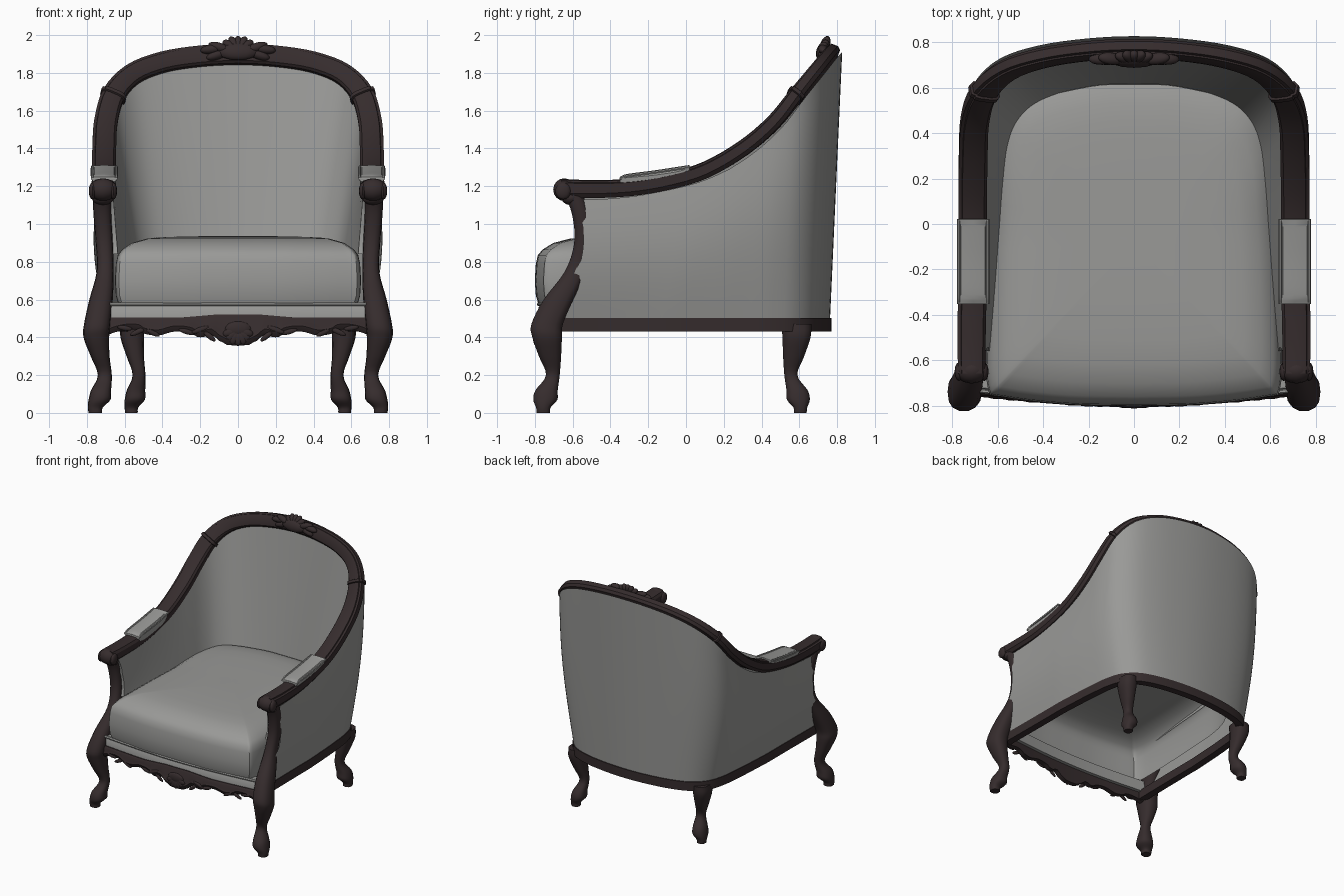
import bpy, bmesh, math
from mathutils import Vector, Matrix

cube = bpy.data.objects.get("Cube")
if cube:
    bpy.data.objects.remove(cube)


def material(name, colour):
    m = bpy.data.materials.new(name)
    m.use_nodes = True
    m.diffuse_color = colour
    bsdf = m.node_tree.nodes["Principled BSDF"]
    bsdf.inputs["Base Color"].default_value = colour
    bsdf.inputs["Roughness"].default_value = 0.7
    return m


WOOD = material("dark wood", (0.036, 0.025, 0.026, 1))
FABRIC = material("grey fabric", (0.32, 0.32, 0.31, 1))


def finish(name, bm, mat, mirror=False, angle=40):
    bmesh.ops.recalc_face_normals(bm, faces=bm.faces)
    me = bpy.data.meshes.new(name)
    bm.to_mesh(me)
    bm.free()
    me.materials.append(mat)
    ob = bpy.data.objects.new(name, me)
    bpy.context.scene.collection.objects.link(ob)
    if mirror:
        ob.modifiers.new("mirror", 'MIRROR')
    bpy.ops.object.select_all(action='DESELECT')
    ob.select_set(True)
    bpy.context.view_layer.objects.active = ob
    bpy.ops.object.shade_smooth_by_angle(angle=math.radians(angle))


def loft(name, rings, mat, closed=True, caps=(0, -1), loop=False, **kw):
    """Skin a list of point rings."""
    bm = bmesh.new()
    vs = [[bm.verts.new(p) for p in r] for r in rings]
    n = len(vs[0])
    pairs = list(zip(vs, vs[1:])) + ([(vs[-1], vs[0])] if loop else [])
    for a, b in pairs:
        for i in range(n if closed else n - 1):
            j = (i + 1) % n
            bm.faces.new((a[i], a[j], b[j], b[i]))
    if closed and not loop:
        for end in caps:
            bm.faces.new(vs[end])
    finish(name, bm, mat, **kw)


def spline(rows, steps):
    """Catmull-Rom through rows of any width."""
    p = [Vector(r) for r in rows]
    p = [p[0] * 2 - p[1]] + p + [p[-1] * 2 - p[-2]]
    out = []
    for i in range(1, len(p) - 2):
        a, b, c, d = p[i - 1:i + 3]
        for s in range(steps):
            t = s / steps
            out.append((b * 2 + (c - a) * t + (a * 2 - b * 5 + c * 4 - d) * t * t
                        + (b * 3 - a - c * 3 + d) * t ** 3) * 0.5)
    return out + [p[-2]]


def clamp(v):
    return max(0.0, min(1.0, v))


def oval(x, y, z, rx, ry, n=14):
    """Slightly squared horizontal ring."""
    sq = lambda v: math.copysign(abs(v) ** 0.8, v)
    return [(x + rx * sq(math.cos(k * math.tau / n)), y + ry * sq(math.sin(k * math.tau / n)), z)
            for k in range(n)]


def blob(bm, centre, radii, spin=0, lean=0, offset=0):
    """Ellipsoid pushed outward along its own spun axis."""
    m = (Matrix.Translation(centre) @ Matrix.Rotation(-lean, 4, 'X') @ Matrix.Rotation(spin, 4, 'Y')
         @ Matrix.Translation((0, 0, offset)) @ Matrix.Diagonal((*radii, 1)))
    bmesh.ops.create_uvsphere(bm, u_segments=12, v_segments=8, radius=1, matrix=m)


# Front posts flowing into cabriole legs: x, y, z, half width, half depth
POST = [(.72, -.6, 1.17, .05, .05), (.718, -.557, 1.05, .047, .047), (.708, -.545, .9, .045, .048),
        (.703, -.585, .75, .045, .057), (.725, -.675, .6, .062, .08), (.745, -.735, .47, .07, .085),
        (.75, -.735, .4, .068, .08), (.73, -.72, .3, .05, .06), (.705, -.705, .2, .037, .037),
        (.725, -.738, .12, .053, .06), (.733, -.745, .07, .058, .065), (.755, -.755, .03, .04, .04),
        (.755, -.755, 0, .036, .036)]
post = spline(POST, 4)
loft("front_post_and_leg", [oval(*r) for r in post], WOOD, mirror=True)
loft("rear_leg", [oval(.56 + (x - .75) * .8, .585 - (y + .735), z, rx * .92, ry * .95)
                  for x, y, z, rx, ry in spline(POST[5:], 4)], WOOD, mirror=True)


def post_y(z):
    return min(post, key=lambda r: abs(r[2] - z))[1] if z < 1.17 else -.6


# Arm and back rail: x, y, z, tilt of section, half width, half thickness
RAIL = [(.715, -.66, 1.188, 0, .06, .05), (.715, -.5, 1.185, 0, .062, .048),
        (.712, -.3, 1.193, 0, .063, .046), (.71, -.1, 1.225, 0, .063, .045),
        (.71, .1, 1.285, 0, .063, .044), (.708, .3, 1.4, 2, .063, .042),
        (.7, .46, 1.535, 8, .062, .04), (.66, .58, 1.68, 25, .06, .038),
        (.56, .675, 1.79, 50, .056, .037), (.4, .73, 1.855, 70, .054, .036),
        (.2, .76, 1.887, 82, .054, .035), (0, .77, 1.897, 90, .054, .035)]
STEPS = 4
full = RAIL + [(-x, y, z, 180 - a, w, h) for x, y, z, a, w, h in RAIL[-2::-1]]
rail = spline(full, STEPS)
frames = []
for i, r in enumerate(rail):
    t = (rail[min(i + 1, len(rail) - 1)] - rail[max(i - 1, 0)])
    t = Vector(t[:3]).normalized()
    a = math.radians(r[3])
    w = Vector((math.cos(a), .35 * math.sin(a), math.sin(a)))
    w = (w - t * w.dot(t)).normalized()
    frames.append((Vector(r[:3]), w, w.cross(t), r[4], r[5]))

SECTION = [(-1, -.5), (-1, .45), (-.8, .85), (-.4, 1), (.4, 1), (.72, .9), (.76, .7),
           (1, .6), (1, -.5), (.7, -1), (-.7, -1)]


def rail_ring(frame, grow=0, slide=0):
    p, w, n, hw, hh = frame
    return [p + w * u * (hw + grow) + n * v * (hh + grow) + n.cross(w) * slide for u, v in SECTION]


loft("arm_and_back_rail", [rail_ring(f) for f in frames], WOOD, angle=30)
joint = frames[7 * STEPS]
loft("rail_collar", [rail_ring(joint, g, s) for g, s in
                     ((.001, -.014), (.009, -.01), (.009, .01), (.001, .014))], WOOD, mirror=True)

# Scrolled arm ends
bm = bmesh.new()
blob(bm, (.715, -.645, 1.182), (.074, .058, .06))
blob(bm, (.715, -.61, 1.14), (.06, .05, .04))
for side in (-1, 1):
    blob(bm, (.715 + side * .055, -.65, 1.175), (.02, .042, .045))
finish("arm_knuckle", bm, WOOD, mirror=True)

# Outer and inner upholstery stretched between base and rail
body = frames[STEPS:-STEPS]


def base_point(p):
    return Vector((p.x * (.97 - .05 * clamp(p.y / .5)), p.y * .99, .49))


def follow_post(p, y):
    p.y += (post_y(p.z) + .5) * clamp(1 - (y + .5) / .7)
    return p


def outer_column(frame, levels=14):
    p, w, n, hw, hh = frame
    top = p + w * hw * .6 - n * hh * (1.2 + .2 * clamp(p.y / .7))
    col = []
    for k in range(levels + 1):
        f = k / levels
        q = base_point(p).lerp(top, f)
        q.x *= 1 + .05 * math.sin(math.pi * f)
        col.append(follow_post(q, p.y))
    return col


def inner_column(frame, levels=12):
    p, w, n, hw, hh = frame
    k = clamp((p.y + .5) / 1.2)
    low = Vector((p.x * (.89 - .13 * k), p.y - .155 * k, .84))
    top = p - w * hw * .85 - n * hh * .3
    return [follow_post(low.lerp(top, i / levels), p.y) for i in range(levels + 1)]


loft("outer_upholstery", [outer_column(f) for f in body], FABRIC, closed=False)
inner = [inner_column(f) for f in body]
edge = [[Vector((s * .71, q.y, q.z)) for q in col] for s, col in ((1, inner[0]), (-1, inner[-1]))]
loft("inner_upholstery", [edge[0]] + inner + [edge[1]], FABRIC, closed=False)

# Base rail round the sides and back
rings = []
for f in body:
    o = follow_post(base_point(f[0]), f[0].y)
    out = Vector((o.x, o.y * clamp(o.y / .6) ** 2, 0)).normalized()
    rings.append([o + out * u + Vector((0, 0, v)) for u, v in
                  ((.008, -.06), (.008, .012), (-.05, .012), (-.05, -.06))])
loft("base_rail", rings, WOOD)

# Seat cushion, open underneath, with a crowned top that stays high at the back
half = [(0, -.795), (.3, -.788), (.58, -.755), (.638, -.72), (.645, -.5), (.625, 0),
        (.59, .33), (.48, .53), (.2, .615), (0, .625)]
plan = spline(half, 4)
plan += [Vector((-p.x, p.y)) for p in plan[-2:0:-1]]
LAYERS = [(.98, .575), (1, .62), (1.008, .7), (1, .79), (.985, .835), (.95, .865),
          (.87, .9), (.75, .922), (.6, .93), (.35, .935), (.05, .937)]


def crown(y, z):
    return z + (.935 - z) * .6 * clamp(y / .5) if z > .8 else z


loft("seat_cushion", [[(p.x * s, (p.y + .08) * s - .08, crown(p.y, z)) for p in plan]
                      for s, z in LAYERS], FABRIC, caps=(-1,))


# Front seat edge and its piping, bowed forward in the middle
def bow(x):
    return -.735 - .045 * math.cos(x / .68 * math.pi / 2)


xs = [-.68 + 1.36 * i / 68 for i in range(69)]
loft("seat_edge", [[(x, bow(x) + u, v) for u, v in
                    ((0, .49), (0, .56), (.015, .58), (.06, .58), (.06, .49))] for x in xs], FABRIC)
loft("seat_piping", [[(x, bow(x) + .01 * math.cos(k), .575 + .01 * math.sin(k))
                      for k in range(6)] for x in xs], FABRIC)

# Carved apron with a scalloped lower edge
EDGE = spline([(0, .355), (.07, .365), (.12, .4), (.15, .415), (.2, .4), (.26, .425), (.34, .43),
               (.42, .41), (.48, .415), (.54, .44), (.62, .435), (.7, .41)], 4)


def apron_ring(x):
    low = min(EDGE, key=lambda e: abs(e[0] - abs(x)))[1]
    top = .505 + .017 * clamp(1.5 - abs(x) / .2)
    y = bow(x) - .018
    return [(x, y, low + .012), (x, y - .008, low + .03), (x, y, low + .045), (x, y, top - .012),
            (x, y + .01, top), (x, y + .05, top), (x, y + .05, low), (x, y + .01, low)]


loft("carved_apron", [apron_ring(x) for x in xs], WOOD)
bm = bmesh.new()
for k in range(-3, 4):
    blob(bm, (0, -.796, .44), (.024, .014, .042), spin=math.pi + k * .42, offset=.042)
blob(bm, (0, -.796, .445), (.07, .016, .04))
for side in (-1, 1):
    for x, z, size, spin in ((.15, .405, .04, .9), (.2, .44, .05, 1.9), (.27, .43, .045, 1.3),
                             (.45, .425, .04, 1.1), (.53, .43, .045, 2), (.6, .45, .04, 1.4)):
        blob(bm, (side * x, bow(x) - .018, z), (.014, .01, size), spin=side * spin)
finish("apron_carving", bm, WOOD)

# Crest: shell fan with trailing leaves
bm = bmesh.new()
for k in range(-3, 4):
    blob(bm, (0, .722, 1.91), (.026, .026, .05), spin=k * .45, lean=.35, offset=.04 + .006 * abs(k))
blob(bm, (0, .722, 1.915), (.11, .032, .05), lean=.35)
for side in (-1, 1):
    for x, z, size, spin in ((.1, 1.935, .06, 1.25), (.14, 1.925, .06, 1.7), (.11, 1.895, .06, 1.9)):
        blob(bm, (side * x, .728, z), (.025, .028, size), spin=side * spin, lean=.35)
finish("crest_carving", bm, WOOD)

# Padded arm rests with piping round the top
PAD = spline([(-.35, 1.225, 1.25), (-.31, 1.2, 1.265), (-.16, 1.2, 1.285),
              (-.03, 1.225, 1.305), (.018, 1.28, 1.312)], 4)
loft("arm_pad", [[(.708 + .066 * u, y, low + (top - low) * v) for u, v in
                  ((-.9, 0), (-1, .7), (-.8, .92), (0, 1), (.8, .92), (1, .7), (.9, 0))]
                 for y, low, top in PAD], FABRIC, mirror=True)
loop = [(.644, y, top - .01) for y, low, top in PAD]
loop += [(.772, y, z) for x, y, z in loop[::-1]]
mid = Vector((.708, -.165, 1.28))
rings = []
for p in loop:
    out = Vector(p) - mid
    out = Vector((out.x, out.y * .15, 0)).normalized()
    rings.append([Vector(p) + out * .008 * math.cos(k * math.tau / 6)
                  + Vector((0, 0, .008 * math.sin(k * math.tau / 6))) for k in range(6)])
loft("arm_pad_piping", rings, FABRIC, loop=True, mirror=True)
